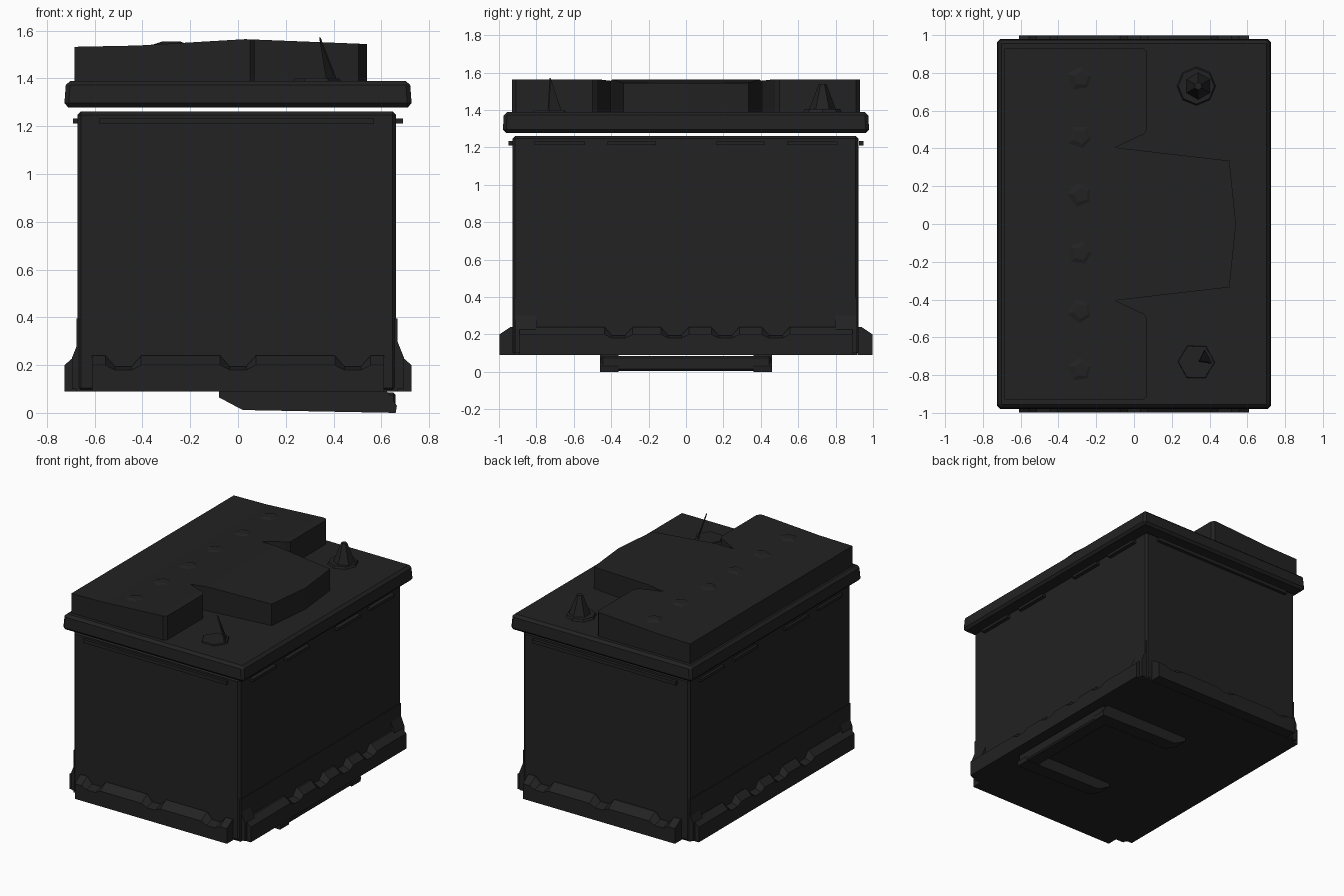
import bpy, bmesh, math
from mathutils import Vector

if "Cube" in bpy.data.objects:
    bpy.data.objects.remove(bpy.data.objects["Cube"])

black = bpy.data.materials.new("black plastic")
black.diffuse_color = (0.016, 0.016, 0.016, 1)
black.use_nodes = True
black.node_tree.nodes["Principled BSDF"].inputs["Base Color"].default_value = black.diffuse_color


def finish(name, bm, bevel=0.0):
    bmesh.ops.recalc_face_normals(bm, faces=bm.faces)
    me = bpy.data.meshes.new(name)
    bm.to_mesh(me)
    bm.free()
    ob = bpy.data.objects.new(name, me)
    bpy.context.collection.objects.link(ob)
    me.materials.append(black)
    if bevel:
        m = ob.modifiers.new("bevel", 'BEVEL')
        m.width = bevel
        m.segments = 1
    return ob


def prism(bm, pts, offset):
    """Closed outline (3D points) extruded along offset."""
    a = [bm.verts.new(p) for p in pts]
    b = [bm.verts.new(Vector(p) + Vector(offset)) for p in pts]
    n = len(pts)
    bm.faces.new(a)
    bm.faces.new(b[::-1])
    for i in range(n):
        bm.faces.new((a[i], a[(i + 1) % n], b[(i + 1) % n], b[i]))


def box(name, x, y, z, bevel=0.0):
    bm = bmesh.new()
    prism(bm, [(x[0], y[0], z[0]), (x[1], y[0], z[0]), (x[1], y[1], z[0]), (x[0], y[1], z[0])],
          (0, 0, z[1] - z[0]))
    return finish(name, bm, bevel)


def cone(name, loc, r1, r2, h, sides, spin=0.0):
    bm = bmesh.new()
    bmesh.ops.create_cone(bm, cap_ends=True, segments=sides, radius1=r1, radius2=r2, depth=h)
    ob = finish(name, bm)
    ob.location = (loc[0], loc[1], loc[2] + h / 2)
    ob.rotation_euler.z = spin
    return ob


# Main case, with a slightly thicker lower band on the long sides
box("case", (-0.672, 0.662), (-0.928, 0.922), (0.09, 1.262), 0.015)
box("case_lower_band", (-0.676, 0.667), (-0.92, 0.914), (0.09, 0.395))

# Lid rim, widening slightly downward
bm = bmesh.new()
prism(bm, [(-0.728, -0.98, 1.278), (0.728, -0.98, 1.278), (0.728, 0.98, 1.278), (-0.728, 0.98, 1.278)],
      (0, 0, 0.112))
for v in bm.verts:
    if v.co.z > 1.35:
        v.co.x *= 0.988
        v.co.y *= 0.993
finish("lid", bm, 0.018)

# Raised lid block: outline mirrored in y, top sloping along x
half = [(0.54, 0.0), (0.505, 0.335), (-0.1, 0.405), (0.05, 0.475), (0.07, 0.5), (0.07, 0.91), (0.05, 0.93), (-0.685, 0.93)]
outline = half + [(x, -y) for x, y in reversed(half[1:])]
bm = bmesh.new()
prism(bm, [(x, y, 1.385) for x, y in outline], (0, 0, 0.15))
for cut in (-0.42, 0.03):
    bmesh.ops.bisect_plane(bm, geom=bm.verts[:] + bm.edges[:] + bm.faces[:],
                           plane_co=(cut, 0, 0), plane_no=(1, 0, 0))


def top_height(x):
    if x < -0.42:
        return 1.532 + (x + 0.685) * 0.02
    if x < 0.03:
        return 1.537 + (x + 0.42) * 0.06
    return 1.564 - (x - 0.03) * 0.04


for v in bm.verts:
    if v.co.z > 1.45:
        v.co.z = top_height(v.co.x)
finish("lid_block", bm)

# Six filler caps
for i in range(6):
    y = -0.77 + i * 0.308
    cone(f"filler_cap_{i + 1}", (-0.28, y, top_height(-0.28) - 0.004), 0.075, 0.04, 0.012, 5, i * 0.5)

# Terminals: tall post at the back, low pad with a thin fin at the front
cone("back_terminal_base", (0.33, 0.73, 1.385), 0.105, 0.095, 0.02, 8)
cone("back_terminal_post", (0.34, 0.73, 1.395), 0.075, 0.02, 0.145, 6)
cone("front_terminal_base", (0.33, -0.73, 1.385), 0.1, 0.095, 0.014, 6, 0.5)
bm = bmesh.new()
prism(bm, [(0.41, -0.74, 1.39), (0.37, -0.67, 1.39), (0.34, -0.73, 1.57)], (0.006, 0.006, 0))
finish("front_terminal_fin", bm)

# Shallow grip ribs under the lid
for s in (-1, 1):
    y0 = 0.925 * s
    box("end_rib", (-0.58, 0.57), sorted((y0, y0 + 0.023 * s)), (1.21, 1.235))
    for j, (a, b) in enumerate(((-0.81, -0.54), (-0.42, -0.16), (0.16, 0.42), (0.54, 0.81))):
        x0 = 0.66 * s
        box(f"side_rib_{j + 1}", sorted((x0, x0 + 0.03 * s)), (a, b), (1.212, 1.232))


# Hold-down foot: lofted along one wall, with dips in its sloping top
def foot(name, length, dips, width, place):
    stations = [(-length, 0)]
    for d in dips:
        stations += [(d - w, deep) for w, deep in ((0.075, 0), (0.035, 1), (-0.035, 1), (-0.075, 0))]
    stations.append((length, 0))
    bm = bmesh.new()
    rings = []
    for s, deep in stations:
        zt, zs, ext = (0.195, 0.18, 0.0) if deep else (0.24, 0.2, 0.0)
        section = [(-0.01, zt), (0.012, zt), (width - ext, zs), (width, 0.155), (width, 0.09), (-0.01, 0.09)]
        rings.append([bm.verts.new(place(s, d, z)) for d, z in section])
    for a, b in zip(rings, rings[1:]):
        for k in range(6):
            bm.faces.new((a[k], a[(k + 1) % 6], b[(k + 1) % 6], b[k]))
    bm.faces.new(rings[0])
    bm.faces.new(rings[-1])
    finish(name, bm)


for s, nx, ny in ((-1, "left", "front"), (1, "right", "back")):
    foot(ny + "_foot", 0.61, (-0.48, 0, 0.48), 0.072, lambda t, d, z: (t, s * (0.926 + d), z))
    foot(nx + "_foot", 0.89, (-0.36, -0.06, 0.21, 0.48), 0.058, lambda t, d, z: (s * (0.668 + d), t, z))
    # Small corner gussets above the feet
    for c in (-1, 1):
        bm = bmesh.new()
        prism(bm, [(s * 0.655, c * 0.8, 0.33), (s * 0.695, c * 0.8, 0.23), (s * 0.695, c * 0.8, 0.1),
                   (s * 0.655, c * 0.8, 0.1)], (0, c * 0.115, 0))
        finish("corner_gusset", bm)

# U-shaped handle under the base
for s in (-1, 1):
    bm = bmesh.new()
    prism(bm, [(-0.08, s * 0.46, 0.095), (-0.08, s * 0.46, 0.065), (0.02, s * 0.46, 0.012),
               (0.66, s * 0.46, 0.0), (0.665, s * 0.46, 0.03), (0.62, s * 0.46, 0.095)], (0, -s * 0.1, 0))
    finish("handle_arm", bm)
box("handle_grip", (0.55, 0.66), (-0.455, 0.455), (0.005, 0.085), 0.01)
